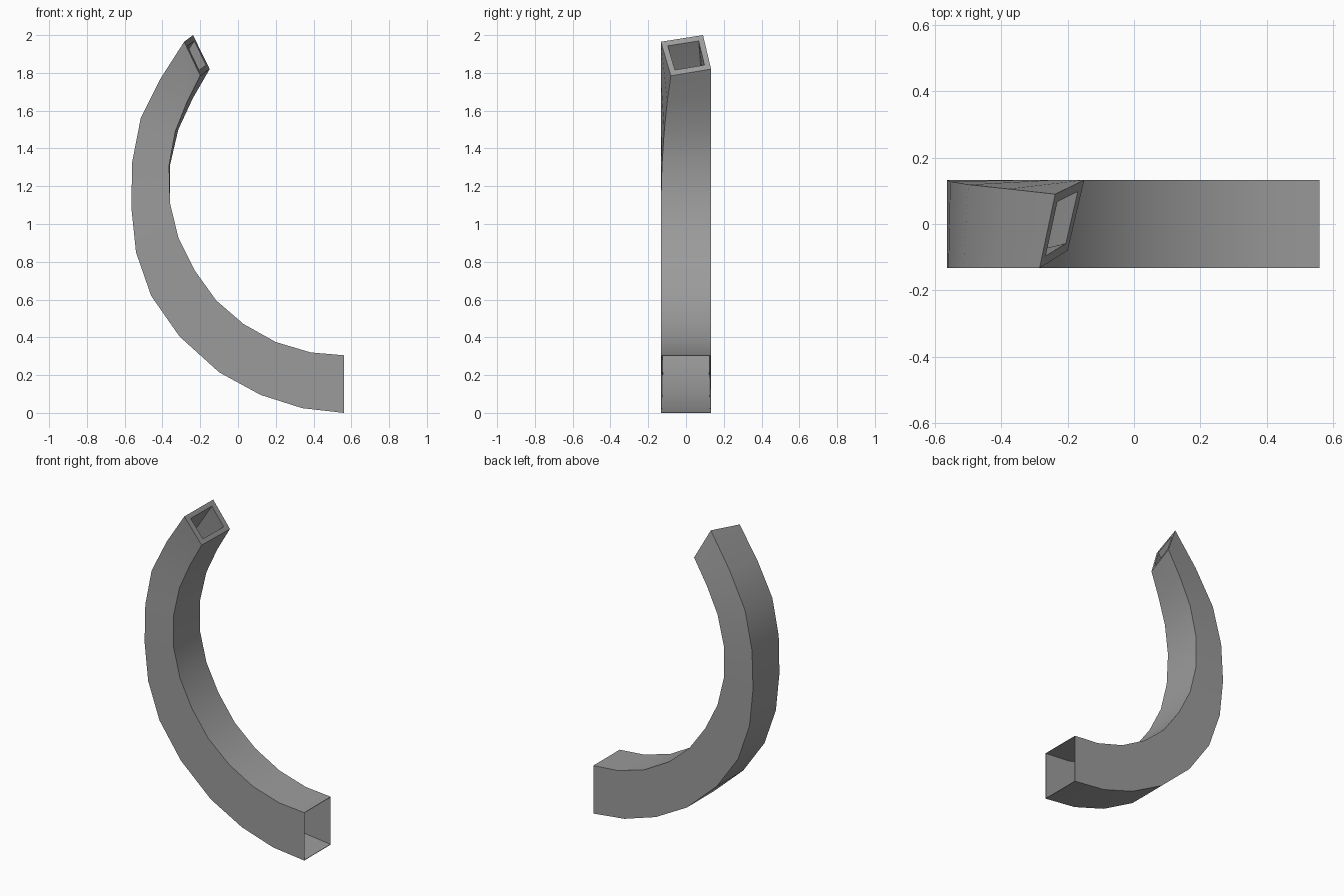
import bpy
import bmesh
from mathutils import Vector

cube = bpy.data.objects.get("Cube")
if cube:
    bpy.data.objects.remove(cube, do_unlink=True)

# One plain grey finish
grey = bpy.data.materials.new("plain_grey")
grey.use_nodes = True
colour = (0.33, 0.33, 0.33, 1)
grey.diffuse_color = colour
grey.node_tree.nodes["Principled BSDF"].inputs["Base Color"].default_value = colour

# Side profile of the bend: outer and inner curve, from foot to mouth
outer = [(.56, 0), (.34, .025), (.12, .095), (-.1, .215), (-.31, .405),
         (-.46, .62), (-.54, .85), (-.565, 1.09), (-.56, 1.33),
         (-.515, 1.56), (-.41, 1.77), (-.285, 1.965)]
inner = [(.56, .305), (.385, .32), (.2, .375), (.03, .47), (-.115, .595),
         (-.23, .755), (-.315, .925), (-.36, 1.11), (-.365, 1.31),
         (-.332, 1.49), (-.27, 1.645), (-.2, 1.785)]
HALF = .133
LAST = len(outer) - 1


def section(i):
    """Four corners of the tube at station i; the upper end twists."""
    t = max(0, (i - LAST + 4) / 4) ** 1.6
    (ox, oz), (ix, iz) = outer[i], inner[i]
    return [Vector((ox, -HALF, oz)),
            Vector((ox + .047 * t, HALF - .043 * t, oz + .035 * t)),
            Vector((ix + .05 * t, HALF, iz + .035 * t)),
            Vector((ix, -HALF + .053 * t, iz))]


def inset(corners, wall):
    """Move each corner inward along its two neighbouring sides."""
    result = []
    for k, p in enumerate(corners):
        a, b = corners[k - 1] - p, corners[(k + 1) % 4] - p
        result.append(p + (a.normalized() + b.normalized()) * wall)
    return result


bm = bmesh.new()


def sweep(rings, flip):
    """Skin consecutive rings with quads."""
    for lower, upper in zip(rings, rings[1:]):
        for k in range(4):
            n = (k + 1) % 4
            quad = [lower[k], lower[n], upper[n], upper[k]]
            bm.faces.new(quad[::-1] if flip else quad)


# Outer skin, and a lining whose wall thickens towards the mouth
skin, lining = [], []
for i in range(LAST + 1):
    corners = section(i)
    wall = .003 + .027 * i / LAST
    skin.append([bm.verts.new(p) for p in corners])
    lining.append([bm.verts.new(p) for p in inset(corners, wall)])
sweep(skin, False)
sweep(lining, True)

# Rims joining skin and lining at both ends
for end in (0, -1):
    sweep([skin[end], lining[end]], end == 0)
bmesh.ops.recalc_face_normals(bm, faces=bm.faces)

mesh = bpy.data.meshes.new("curved_square_tube")
bm.to_mesh(mesh)
bm.free()
mesh.materials.append(grey)
tube = bpy.data.objects.new("curved_square_tube", mesh)
bpy.context.collection.objects.link(tube)

# Smooth along the bend, sharp at the corners
bpy.ops.object.select_all(action='DESELECT')
tube.select_set(True)
bpy.context.view_layer.objects.active = tube
bpy.ops.object.shade_smooth_by_angle(angle=0.6)
